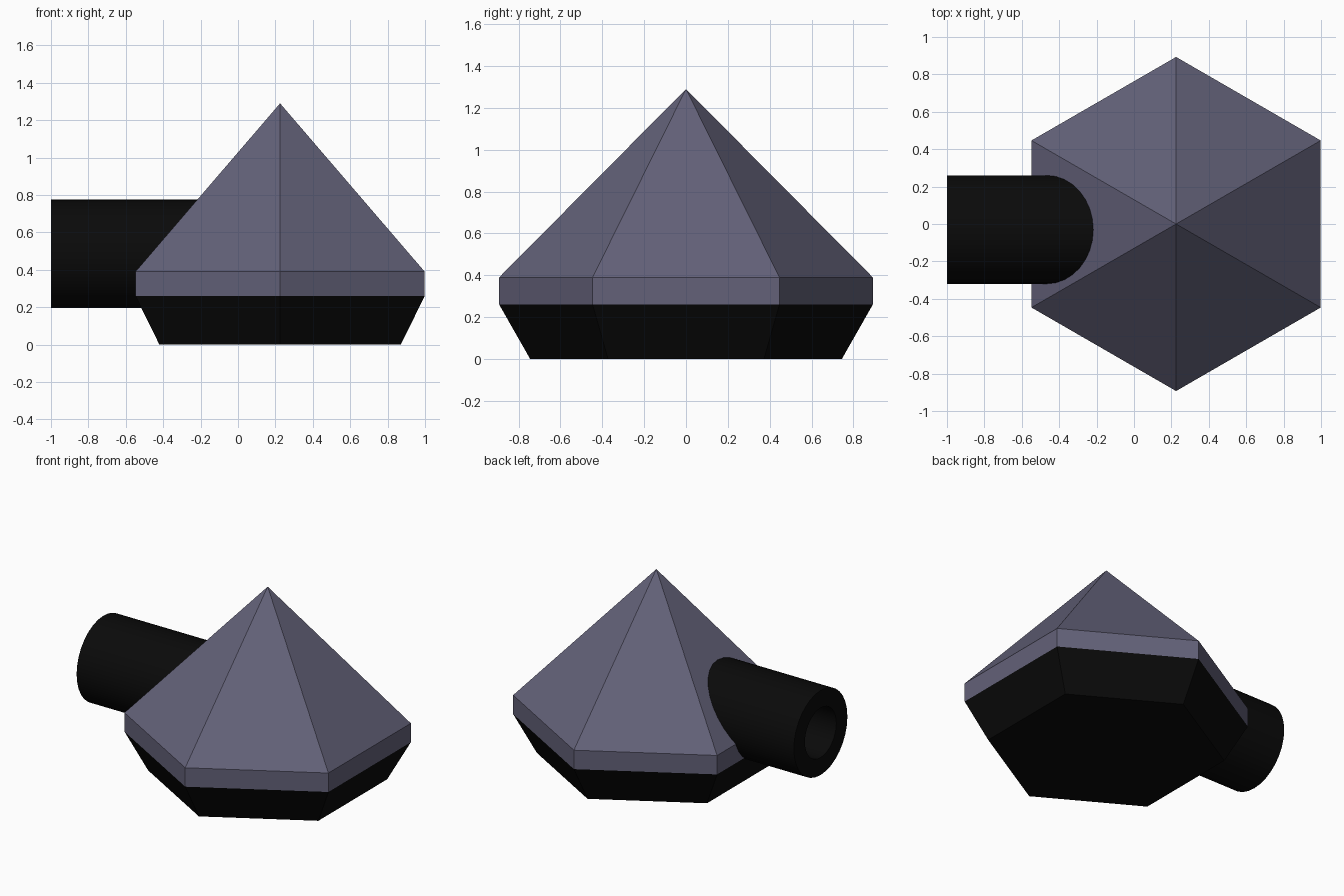
import bpy, bmesh
from math import cos, sin, pi

if "Cube" in bpy.data.objects:
    bpy.data.objects.remove(bpy.data.objects["Cube"])

CX = 0.225          # centre of the hexagonal body
R = 0.893           # hexagon corner radius


def material(name, rgb):
    m = bpy.data.materials.new(name)
    m.diffuse_color = (*rgb, 1)
    m.use_nodes = True
    m.node_tree.nodes["Principled BSDF"].inputs["Base Color"].default_value = m.diffuse_color
    return m


def loft(name, rings, mat, smooth=False, closed=False):
    """Skin a list of point rings; a one-point ring makes a tip."""
    bm = bmesh.new()
    loops = [[bm.verts.new(p) for p in ring] for ring in rings]
    pairs = list(zip(loops, loops[1:]))
    if closed:
        pairs.append((loops[-1], loops[0]))
    for a, b in pairs:
        n = len(a)
        for i in range(n):
            j = (i + 1) % n
            bm.faces.new((a[i], a[j], b[0]) if len(b) == 1 else (a[i], a[j], b[j], b[i]))
    if not closed:
        for loop in (loops[0], loops[-1]):
            if len(loop) > 2:
                bm.faces.new(loop)
    bmesh.ops.recalc_face_normals(bm, faces=bm.faces)
    me = bpy.data.meshes.new(name)
    bm.to_mesh(me)
    bm.free()
    me.materials.append(mat)
    ob = bpy.data.objects.new(name, me)
    bpy.context.collection.objects.link(ob)
    if smooth:
        bpy.ops.object.select_all(action='DESELECT')
        ob.select_set(True)
        bpy.context.view_layer.objects.active = ob
        bpy.ops.object.shade_smooth_by_angle(angle=pi / 6)
    return ob


def hexagon(r, z):
    return [(CX + r * cos(pi / 2 + i * pi / 3), r * sin(pi / 2 + i * pi / 3), z) for i in range(6)]


def circle(r, x, n=32):
    return [(x, -0.03 + r * cos(2 * pi * i / n), 0.485 + r * sin(2 * pi * i / n)) for i in range(n)]


purple = material("purple_stone", (0.125, 0.12, 0.19))
black = material("black", (0.003, 0.003, 0.003))

# faceted gem: vertical belt and six-sided point
loft("gem", [hexagon(R, 0.26), hexagon(R, 0.39), [(CX, 0, 1.29)]], purple)

# tapered setting under the gem
loft("setting", [hexagon(0.745, 0), hexagon(R, 0.26)], black)

# side barrel with a bored open end
loft("barrel", [circle(0.29, 0.1), circle(0.29, -1), circle(0.17, -1), circle(0.17, -0.5)],
     black, smooth=True)
